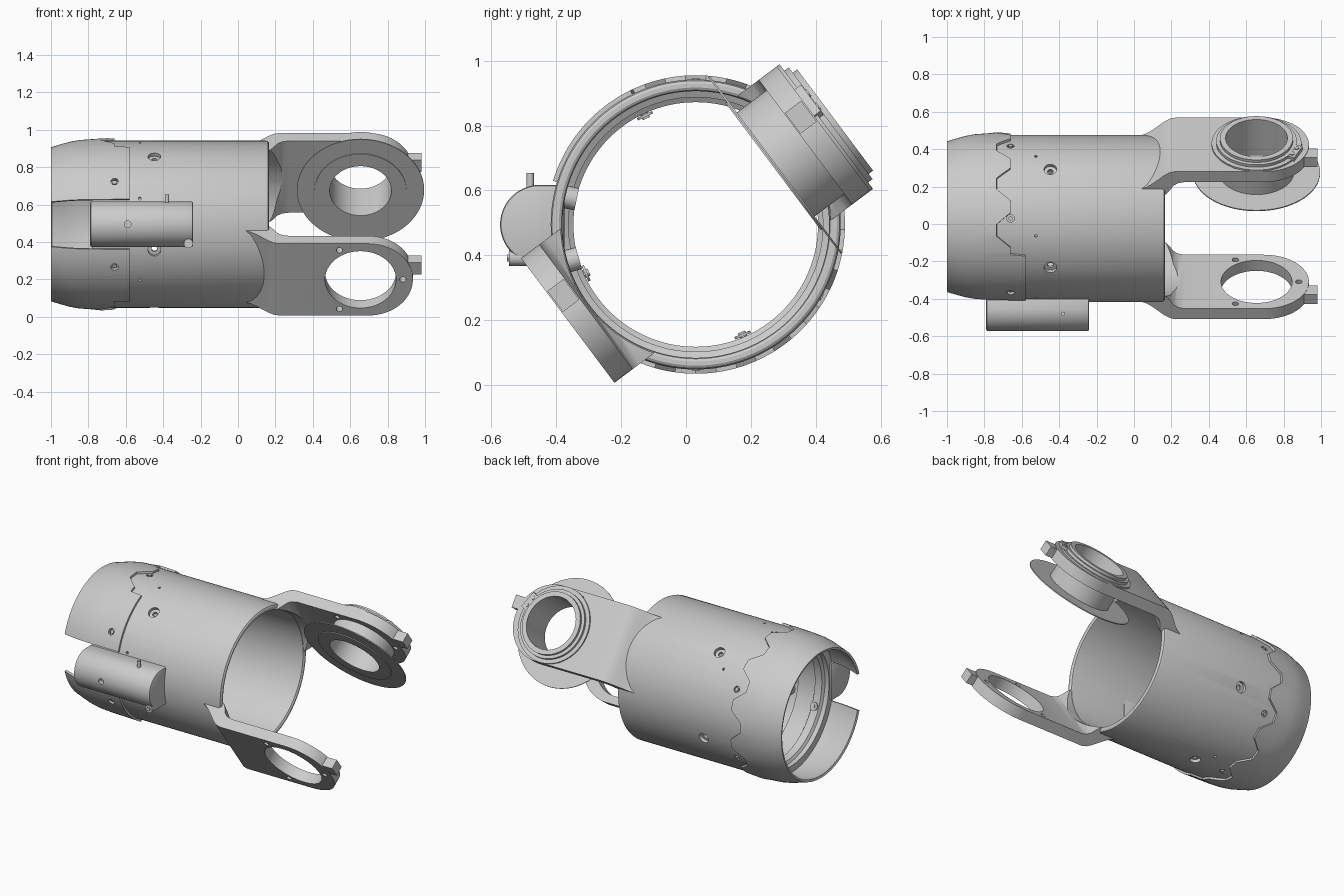
import bpy, bmesh
from math import sin, cos, radians, pi
from mathutils import Matrix, Vector

cube = bpy.data.objects.get("Cube")
if cube:
    bpy.data.objects.remove(cube, do_unlink=True)

grey = bpy.data.materials.new("light grey metal")
grey.use_nodes = True
grey.diffuse_color = (0.6, 0.6, 0.6, 1)
grey.node_tree.nodes["Principled BSDF"].inputs["Base Color"].default_value = (0.6, 0.6, 0.6, 1)

CENTRE = Vector((0, 0.03, 0.495))


def frame(a, b, h, origin=CENTRE):
    """Matrix taking local axes to the three given directions."""
    m = Matrix((a, b, h)).transposed().to_4x4()
    m.translation = origin
    return m


TUBE = frame((0, 1, 0), (0, 0, 1), (1, 0, 0))


def radial(x, degrees):
    a = radians(degrees)
    return frame((1, 0, 0), (0, -sin(a), cos(a)), (0, cos(a), sin(a)),
                 CENTRE + Vector((x, 0, 0)))


def finish(name, bm, matrix):
    bmesh.ops.transform(bm, matrix=matrix, verts=bm.verts)
    bmesh.ops.recalc_face_normals(bm, faces=bm.faces)
    mesh = bpy.data.meshes.new(name)
    bm.to_mesh(mesh)
    bm.free()
    mesh.materials.append(grey)
    obj = bpy.data.objects.new(name, mesh)
    bpy.context.collection.objects.link(obj)
    return obj


def prism(name, points, low, high, matrix):
    bm = bmesh.new()
    rings = [[bm.verts.new((a, b, h)) for a, b in points] for h in (low, high)]
    n = len(points)
    for ring in rings:
        bm.faces.new(ring)
    for i in range(n):
        j = (i + 1) % n
        bm.faces.new((rings[0][i], rings[0][j], rings[1][j], rings[1][i]))
    return finish(name, bm, matrix)


def arc(cx, cy, r, start, end, n):
    return [(cx + r * cos(radians(start + (end - start) * i / n)),
             cy + r * sin(radians(start + (end - start) * i / n))) for i in range(n + 1)]


def rod(name, cx, cy, r, low, high, matrix, n=48):
    return prism(name, arc(cx, cy, r, 0, 360, n)[:-1], low, high, matrix)


def box(name, x0, x1, y0, y1, low, high, matrix):
    return prism(name, [(x0, y0), (x1, y0), (x1, y1), (x0, y1)], low, high, matrix)


def lathe(name, profile, matrix, n=96):
    """Revolve a closed (radius, height) outline."""
    bm = bmesh.new()
    rings = [[bm.verts.new((r * cos(2 * pi * i / n), r * sin(2 * pi * i / n), h))
              for r, h in profile] for i in range(n)]
    for i in range(n):
        p, q = rings[i], rings[(i + 1) % n]
        for k in range(len(profile)):
            m = (k + 1) % len(profile)
            bm.faces.new((p[k], p[m], q[m], q[k]))
    return finish(name, bm, matrix)


def apply(obj, mod):
    bpy.context.view_layer.objects.active = obj
    bpy.ops.object.modifier_apply(modifier=mod.name)


def combine(obj, cutter, operation='DIFFERENCE', keep=False):
    mod = obj.modifiers.new("cut", 'BOOLEAN')
    mod.solver = 'EXACT'
    mod.operation = operation
    mod.object = cutter
    apply(obj, mod)
    if not keep:
        bpy.data.objects.remove(cutter, do_unlink=True)


# Main tube, with stepped inner rings and a rounded open rim
tube = lathe("main_tube", [
    (0.447, -0.78), (0.447, 0.15), (0.443, 0.16), (0.435, 0.165), (0.422, 0.165),
    (0.414, 0.16), (0.411, 0.15), (0.411, -0.55), (0.392, -0.56), (0.392, -0.68),
    (0.377, -0.69), (0.377, -0.74), (0.395, -0.75), (0.395, -0.78)], TUBE, 120)


# Tapered collar: open slot at the front, hexagonal edge around the back
def collar_end(deg):
    if deg < -115 or deg > 115:
        return -0.58
    wave = abs(((deg + 14) % 32) - 16) / 16
    return -0.735 + 0.075 * min(1, max(0, (wave - 0.25) * 2))


bm = bmesh.new()
rows = []
outline = [(-1, 0.412), (-0.95, 0.427), (-0.9, 0.441), (-0.85, 0.45), (-0.78, 0.455)]
for deg in range(-163, 164):
    a = radians(deg)
    ring = outline + [(collar_end(deg), 0.46)]
    rows.append([bm.verts.new((r * cos(a), r * sin(a), x)) for x, r in ring])
for p, q in zip(rows, rows[1:]):
    for k in range(len(p) - 1):
        bm.faces.new((p[k], q[k], q[k + 1], p[k + 1]))
collar = finish("collar", bm, TUBE)
if sum(f.normal.dot(f.center - CENTRE) for f in collar.data.polygons) < 0:
    collar.data.flip_normals()
shell = collar.modifiers.new("shell", 'SOLIDIFY')
shell.thickness = 0.015
shell.offset = -1
apply(collar, shell)

# Screw holes around the tube and collar
for k in range(5):
    m = radial(-0.447, 54 + 72 * k)
    combine(tube, rod("countersink", 0, 0, 0.034, 0.425, 0.5, m, 32))
    combine(tube, rod("bore", 0, 0, 0.015, 0.3, 0.5, m, 24))
for k in range(6):
    combine(tube, rod("pinhole", 0, 0, 0.008, 0.43, 0.5, radial(-0.525, 42 + 60 * k), 12))
    hole = rod("collar_hole", 0, 0, 0.02, 0.435, 0.5, radial(-0.66, 30 + 60 * k), 24)
    combine(tube, hole, keep=True)
    combine(collar, hole)
    rod("collar_screw", 0, 0, 0.011, 0.43, 0.45, radial(-0.66, 30 + 60 * k), 16)

# Two opposite arms that blend out of the tube wall
outer = [(-0.03, 0.35), (0.03, 0.372), (0.07, 0.39), (0.1, 0.412), (0.13, 0.438),
         (0.16, 0.465), (0.19, 0.485), (0.22, 0.493)]
inner = [(0.27, 0.423), (0.235, 0.415), (0.21, 0.397), (0.19, 0.365), (0.165, 0.335), (-0.03, 0.335)]
plan = [(-0.1, -0.24)] + arc(0.695, 0, 0.24, -90, 90, 40) + [(-0.1, 0.24)]
AXIS_X = 0.655
for side, label in ((1, "back"), (-1, "front")):
    out = Vector((0, 0.8 * side, 0.6 * side))
    across = Vector((0, 0.6, -0.8))
    edge_on = frame((1, 0, 0), out, across)
    face_on = frame((1, 0, 0), across, out)
    arm = prism(label + "_arm", outer + [(1.1, 0.493), (1.1, 0.423)] + inner, -0.3, 0.3, edge_on)
    combine(arm, prism("plan", plan, 0.2, 0.6, face_on), 'INTERSECT')
    combine(arm, rod("bore", 0, 0, 0.416, -0.5, 0.4, TUBE, 120))
    combine(arm, rod("eye", AXIS_X, 0, 0.19, 0.3, 0.6, face_on, 64))
    for k in range(3):
        a = radians(120 * k)
        combine(arm, rod("bolt_hole", AXIS_X + 0.226 * cos(a), 0.226 * sin(a), 0.017,
                         0.3, 0.6, face_on, 20))
    box(label + "_arm_tab", 0.89, 0.98, -0.11, -0.03, 0.426, 0.489, face_on)

# Flanged bushing in the back arm
hub = frame((1, 0, 0), (0, 0.6, -0.8), (0, 0.8, 0.6), CENTRE + Vector((AXIS_X, 0, 0)))
lathe("bushing", [
    (0.165, 0.298), (0.245, 0.298), (0.245, 0.303), (0.34, 0.303), (0.34, 0.309),
    (0.2, 0.309), (0.2, 0.48), (0.24, 0.48), (0.24, 0.503), (0.215, 0.503),
    (0.215, 0.52), (0.195, 0.52), (0.195, 0.537), (0.165, 0.537)], hub)
clamp = hub @ Matrix.Rotation(radians(-24), 4, 'Z')
box("bushing_clamp", 0.195, 0.245, -0.055, 0.055, 0.49, 0.518, clamp)
for t in (-0.028, 0.028):
    rod("clamp_screw", 0.222, t, 0.013, 0.51, 0.523, clamp, 16)

# Cylindrical housing lying in the front slot
section = [(-0.405, 0.122)] + arc(-0.481, 0, 0.122, 90, 270, 40) + [(-0.405, -0.122)]
housing = prism("side_housing", section, -0.79, -0.24, TUBE)
bevel = housing.modifiers.new("edges", 'BEVEL')
bevel.width = 0.01
bevel.segments = 2
bevel.limit_method = 'ANGLE'
bevel.angle_limit = radians(50)
apply(housing, bevel)
combine(housing, rod("front_hole", 0, 0, 0.018, 0.57, 0.7, radial(-0.59, 180), 24))
upright = frame((1, 0, 0), (0, 1, 0), (0, 0, 1), Vector((0, 0, 0)))
rod("housing_pin", -0.38, -0.48, 0.011, 0.58, 0.653, upright, 24)
facing = frame((1, 0, 0), (0, 0, 1), (0, -1, 0), Vector((0, 0, 0)))
rod("housing_screw", -0.265, 0.392, 0.025, 0.47, 0.545, facing, 24)
rod("housing_screw_head", -0.265, 0.392, 0.013, 0.54, 0.552, facing, 6)

# Small fasteners inside the tube
for degrees in (168, 196):
    rod("inner_boss", 0, 0, 0.035, 0.375, 0.42, radial(-0.5, degrees), 24)
for degrees in (24, 115, 204, 293):
    rod("inner_screw", 0, 0, 0.026, 0.366, 0.374, radial(-0.71, degrees), 24)
    rod("inner_screw_stem", 0, 0, 0.012, 0.36, 0.4, radial(-0.71, degrees), 16)

# Smooth curved faces, keep edges sharp
for obj in list(bpy.context.collection.objects):
    if obj.type == 'MESH':
        bpy.ops.object.select_all(action='DESELECT')
        obj.select_set(True)
        bpy.context.view_layer.objects.active = obj
        bpy.ops.object.shade_smooth_by_angle(angle=radians(30))
